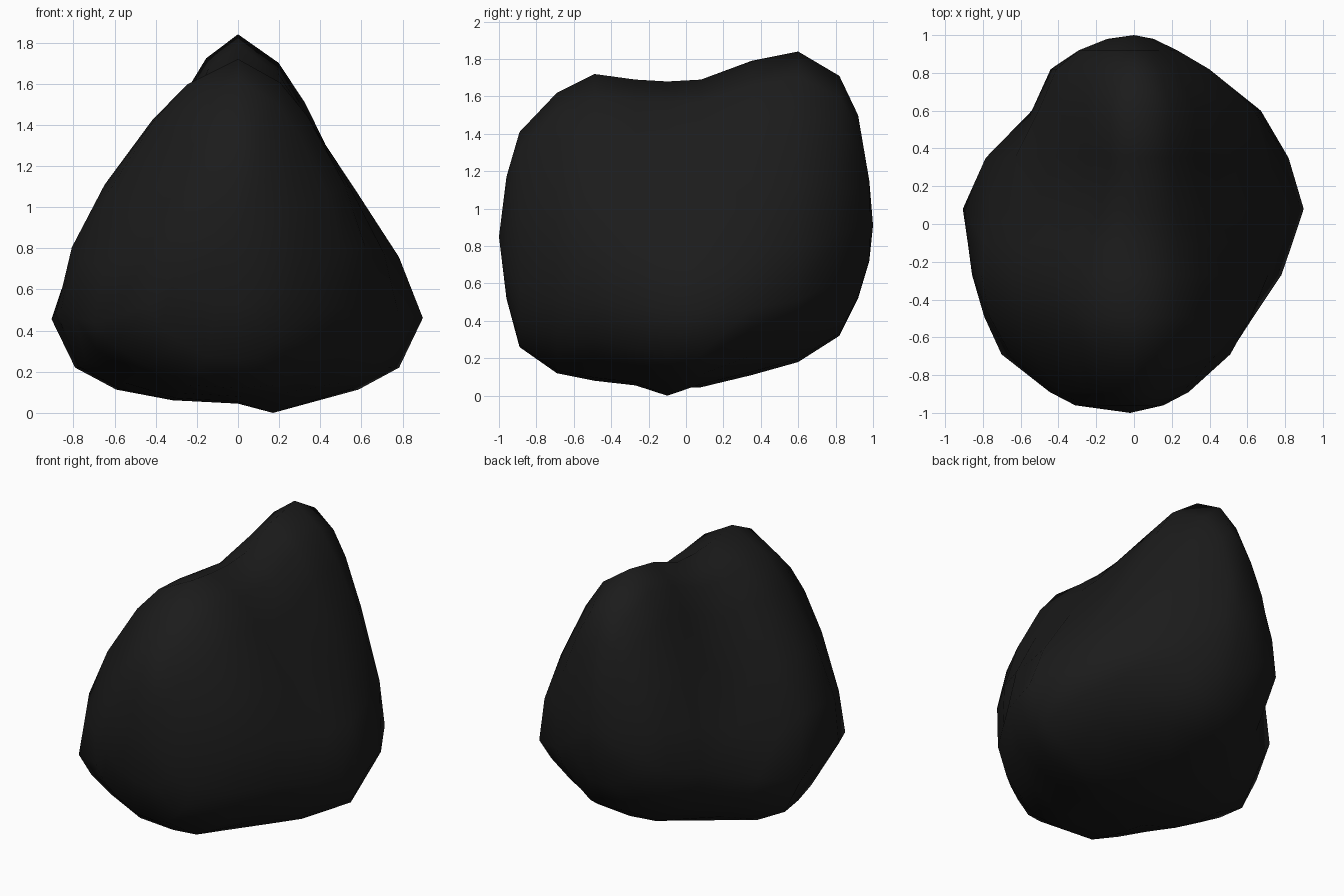
import bpy, bmesh

# Half cross-section, bottom to top: (share of half width, share of height)
PROFILE = [(0.35, 0.01), (0.65, 0.035), (0.87, 0.10), (1.0, 0.26), (0.90, 0.44),
           (0.69, 0.63), (0.43, 0.83), (0.26, 0.93)]

# Slices front to back: y, left x, right x, bottom z, top z,
# left shoulder, right shoulder, left sag, right sag (sag above 1 lowers the belly)
SLICES = [
    (-0.96, -0.30, 0.15, 0.52, 1.17, 1.4, 1.4, 1.0, 1.0),
    (-0.89, -0.43, 0.27, 0.26, 1.41, 1.4, 1.5, 1.1, 1.0),
    (-0.69, -0.70, 0.50, 0.12, 1.62, 1.1, 1.35, 1.15, 1.0),
    (-0.49, -0.79, 0.63, 0.08, 1.72, 1.2, 1.25, 1.08, 1.0),
    (-0.27, -0.855, 0.78, 0.055, 1.69, 1.13, 1.03, 0.95, 1.0),
    (-0.10, -0.88, 0.84, 0.045, 1.68, 1.0, 0.95, 0.95, 1.0),
    (0.08, -0.91, 0.90, 0.045, 1.69, 0.8, 0.91, 1.03, 1.02),
    (0.35, -0.79, 0.82, 0.11, 1.79, 0.7, 0.9, 1.0, 1.15),
    (0.60, -0.54, 0.67, 0.18, 1.84, 1.1, 1.13, 1.0, 1.2),
    (0.82, -0.44, 0.39, 0.32, 1.71, 1.1, 1.35, 1.0, 1.15),
    (0.92, -0.29, 0.22, 0.52, 1.50, 1.3, 1.4, 1.0, 1.1),
    (0.98, -0.14, 0.10, 0.72, 1.15, 1.3, 1.4, 1.0, 1.0),
]

stone = bpy.data.materials.new("charcoal stone")
stone.diffuse_color = (0.0112, 0.0112, 0.0112, 1)


def slice_points(y, left, right, low, high, sh_left, sh_right, sag_left, sag_right):
    """One closed ring, right side up and left side down."""
    def side(width, shoulder, sag):
        pts = []
        for u, v in PROFILE:
            blend = min(max((v - 0.25) / 0.5, 0), 1)
            if v > 0.2:
                v = v ** sag
            elif v > 0.02:  # round the underside towards both ends
                v += 0.04 * min(1, abs(y) / 0.5)
            pts.append((width * u * (1 + (shoulder - 1) * blend), y, low + v * (high - low)))
        return pts
    return ([(0, y, low)] + side(right, sh_right, sag_right) + [(0, y, high)]
            + side(left, sh_left, sag_left)[::-1])


# Boulder body: skin the slices and close both ends with a tip
bm = bmesh.new()
rings = [[bm.verts.new(p) for p in slice_points(*s)] for s in SLICES]
n = len(rings[0])
rings[5][1].co = (0.17, -0.10, 0.0)  # the point it rests on
for a, b in zip(rings, rings[1:]):
    for i in range(n):
        j = (i + 1) % n
        bm.faces.new((a[i], a[j], b[j], b[i]))
for ring, tip in ((rings[0], (-0.02, -1.0, 0.85)), (rings[-1], (0, 1.0, 0.91))):
    t = bm.verts.new(tip)
    for i in range(n):
        bm.faces.new((ring[i], ring[(i + 1) % n], t))
bmesh.ops.recalc_face_normals(bm, faces=bm.faces)
for f in bm.faces:
    f.smooth = True

mesh = bpy.data.meshes.new("boulder")
bm.to_mesh(mesh)
bm.free()
mesh.materials.append(stone)
boulder = bpy.data.objects.new("boulder", mesh)
bpy.context.collection.objects.link(boulder)
